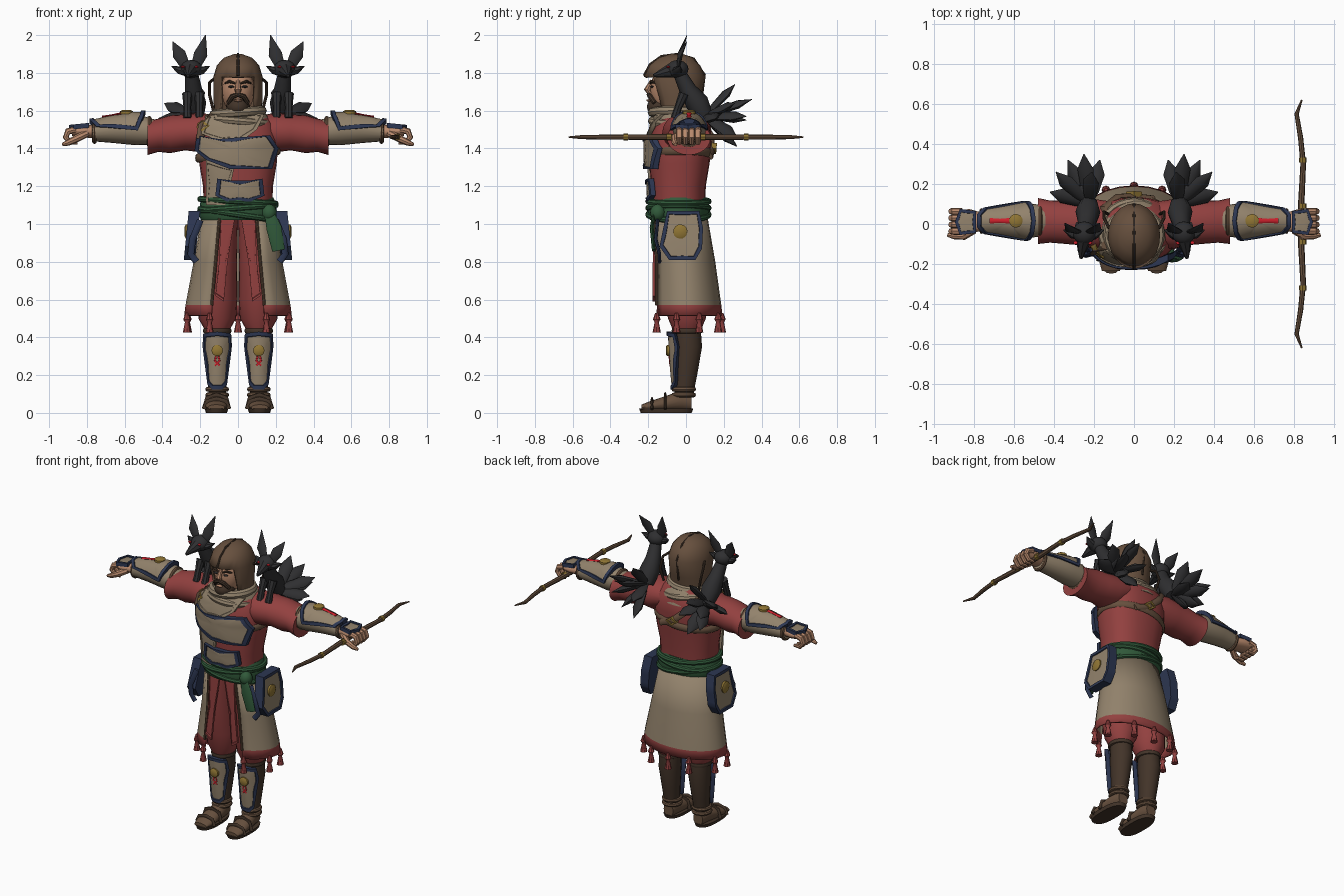
import bpy, bmesh, math
from mathutils import Vector, Matrix

if "Cube" in bpy.data.objects:
    bpy.data.objects.remove(bpy.data.objects["Cube"])

def material(name, *rgb):
    m = bpy.data.materials.new(name)
    m.use_nodes = True
    m.diffuse_color = (*rgb, 1)
    m.node_tree.nodes["Principled BSDF"].inputs["Base Color"].default_value = (*rgb, 1)
    return m

red = material("red cloth", .29, .052, .05)
tan = material("tan cloth", .29, .225, .15)
brown = material("brown leather", .135, .08, .048)
dark = material("dark brown", .055, .034, .022)
navy = material("navy trim", .026, .038, .085)
green = material("green sash", .03, .1, .042)
gold = material("gold metal", .28, .18, .035)
black = material("black fur", .028, .028, .03)
skin_tone = material("skin", .48, .25, .15)
bright = material("bright red", .6, .015, .025)
parts = []

# ---- helpers ----
def finish(name, bm, *mats):
    bmesh.ops.recalc_face_normals(bm, faces=bm.faces[:])
    me = bpy.data.meshes.new(name)
    bm.to_mesh(me)
    bm.free()
    obj = bpy.data.objects.new(name, me)
    for m in mats:
        me.materials.append(m)
    bpy.context.collection.objects.link(obj)
    parts.append(obj)
    return obj

def pair(obj):
    """Add the mirrored right-hand copy of a left-hand part."""
    me = obj.data.copy()
    me.transform(Matrix.Scale(-1, 4, (1, 0, 0)))
    me.flip_normals()
    twin = bpy.data.objects.new("right_" + obj.name, me)
    obj.name = "left_" + obj.name
    bpy.context.collection.objects.link(twin)
    parts.append(twin)

def bridge(bm, a, b, index=0):
    for i in range(len(a)):
        j = (i + 1) % len(a)
        bm.faces.new((a[i], a[j], b[j], b[i])).material_index = index

def shell(name, mat, rings, closed=False, cap=True):
    bm = bmesh.new()
    loops = [[bm.verts.new(p) for p in ring] for ring in rings]
    for a, b in zip(loops, loops[1:]):
        bridge(bm, a, b)
    if closed:
        bridge(bm, loops[-1], loops[0])
    elif cap:
        bm.faces.new(loops[0])
        bm.faces.new(loops[-1])
    return finish(name, bm, mat)

def loft(name, mat, rings, axis="z", power=2, sides=24, cap=True):
    """Rings are (position on axis, radius a, radius b, centre a, centre b)."""
    def bend(v):
        return math.copysign(abs(v) ** (2 / power), v)
    out = []
    for pos, a, b, ca, cb in rings:
        ring = []
        for i in range(sides):
            t = math.tau * i / sides
            u, v = ca + a * bend(math.cos(t)), cb + b * bend(math.sin(t))
            ring.append({"x": (pos, u, v), "y": (u, pos, v), "z": (u, v, pos)}[axis])
        out.append(ring)
    return shell(name, mat, out, cap=cap)

def sweep(name, mat, path, radii, flat=1, up=(0, 0, 1), closed=False, sides=8):
    """Tube along a path; flat squashes it along the up direction."""
    path = [Vector(p) for p in path]
    n = len(path)
    if not isinstance(radii, (list, tuple)):
        radii = [radii] * n
    rings = []
    for i, p in enumerate(path):
        a = path[i - 1] if closed or i else p
        b = path[(i + 1) % n] if closed or i < n - 1 else p
        t = (b - a).normalized()
        side = t.cross(Vector(up)).normalized()
        lift = side.cross(t)
        angles = [math.tau * k / sides for k in range(sides)]
        rings.append([p + radii[i] * (side * math.cos(k) + lift * math.sin(k) * flat) for k in angles])
    return shell(name, mat, rings, closed)

def band(name, mat, z, rx, ry, cy, radius, tall=1, tilt=0, cx=0):
    ts = [math.tau * i / 28 for i in range(28)]
    pts = [(cx + rx * math.cos(t), cy + ry * math.sin(t), z + tilt * math.cos(t)) for t in ts]
    return sweep(name, mat, pts, radius, tall, closed=True)

def blob(name, mat, centre, size):
    bm = bmesh.new()
    bmesh.ops.create_uvsphere(bm, u_segments=16, v_segments=10, radius=1)
    bmesh.ops.transform(bm, verts=bm.verts[:], matrix=Matrix.Translation(centre) @ Matrix.Diagonal((*size, 1)))
    return finish(name, bm, mat)

def stud(name, p, normal, radius):
    p, normal = Vector(p), Vector(normal)
    return sweep(name, gold, [p, p + normal * .014, p + normal * .02], [radius, radius, radius * .7],
                 up=normal.orthogonal(), sides=14)

def plate(name, outline, place, fill=tan, rim=navy, width=.02, thick=.025):
    """Rimmed plate: the outline is mapped by place(u, v, height)."""
    pts = [Vector(p) for p in outline]
    pts = [a.lerp(b, k / 4) for a, b in zip(pts, pts[1:] + pts[:1]) for k in range(4)]
    mid = sum(pts, Vector((0, 0))) / len(pts)
    inner = [mid + (p - mid) * max(.1, 1 - width / (p - mid).length) for p in pts]
    bm = bmesh.new()
    def ring(points, scale, height):
        return [bm.verts.new(place(*(mid + (p - mid) * scale), height)) for p in points]
    loops = [ring(pts, 1, -thick), ring(pts, 1, 0), ring(inner, 1, 0)]
    loops += [ring(inner, .98, -.007), ring(inner, .6, -.005), ring(inner, .2, -.005)]
    for k, (a, b) in enumerate(zip(loops, loops[1:])):
        bridge(bm, a, b, int(k < 3))
    bm.faces.new(loops[-1])
    bm.faces.new(loops[0]).material_index = 1
    return finish(name, bm, fill, rim)

def cut(obj, rule, thickness):
    bm = bmesh.new()
    bm.from_mesh(obj.data)
    doomed = [f for f in bm.faces if rule(f.calc_center_median())]
    bmesh.ops.delete(bm, geom=doomed, context="FACES")
    bm.to_mesh(obj.data)
    bm.free()
    obj.modifiers.new("thickness", "SOLIDIFY").thickness = thickness

# ---- torso ----
TORSO = [(1.02, .18, .14, 0, -.04), (1.2, .185, .145, 0, -.04), (1.32, .205, .16, 0, -.035),
         (1.44, .215, .165, 0, -.03), (1.53, .2, .15, 0, -.02), (1.6, .12, .11, 0, -.03)]
loft("tunic", red, TORSO, power=2.4)

def on_torso(u, v, d, back=False):
    for low, high in zip(TORSO, TORSO[1:]):
        if v <= high[0]:
            break
    k = min(1, max(0, (v - low[0]) / (high[0] - low[0])))
    rx, ry, _, cy = [a + (b - a) * k for a, b in zip(low[1:], high[1:])]
    bulge = (1 - min(1, abs(u / (rx + .035))) ** 2.4) ** (1 / 2.4)
    return (u, cy + (ry + d) * bulge * (1 if back else -1), v)

plate("chest_plate", [(-.22, 1.47), (-.1, 1.45), (.02, 1.46), (.17, 1.47), (.215, 1.4), (.18, 1.29),
                      (-.04, 1.29), (-.17, 1.34), (-.23, 1.39)], lambda u, v, d: on_torso(u, v, d + .035), thick=.04)
plate("belly_plate", [(-.11, 1.24), (-.03, 1.23), (.06, 1.23), (.13, 1.24), (.14, 1.15), (.07, 1.12), (-.06, 1.12),
                      (-.12, 1.15)], lambda u, v, d: on_torso(u, v, d + .03), thick=.03)
plate("tunic_panel", [(-.17, 1.34), (-.02, 1.3), (-.06, 1.1), (-.17, 1.1)],
      lambda u, v, d: on_torso(u, v, d + .012), rim=tan)
plate("scarf_drape", [(-.17, 1.57), (0, 1.6), (.14, 1.58), (.1, 1.5), (.02, 1.44), (-.1, 1.44), (-.2, 1.48)],
      lambda u, v, d: on_torso(u, v, d + .025), rim=tan)
band("chest_strap", brown, 1.37, .215, .166, -.03, .012, 2, .02)
sweep("shoulder_strap", brown, [on_torso(x, z, .01) for x, z in ((-.2, 1.45), (-.19, 1.52), (-.15, 1.57))]
      + [on_torso(x, z, .01, True) for x, z in ((-.15, 1.56), (-.08, 1.47), (0, 1.4), (.1, 1.36))],
      .022, .5, (0, 1, .4))
for name, u, v, back in (("shoulder_buckle", -.19, 1.52, False), ("back_buckle", 0, 1.4, True)):
    plate(name, [(u - .04, v), (u, v + .03), (u + .04, v), (u, v - .03)],
          lambda a, b, d: on_torso(a, b, d + .03, back), brown, gold, .012)

# ---- neck scarf ----
loft("scarf", tan, [(1.5, .185, .155, 0, -.02), (1.56, .165, .15, 0, -.03), (1.61, .13, .12, 0, -.05)])
band("scarf_roll", tan, 1.59, .125, .12, -.055, .028, .9, .01)
band("scarf_lower_roll", tan, 1.545, .16, .145, -.035, .022, 1, -.015)

# ---- head and hood ----
blob("head", skin_tone, (0, -.09, 1.71), (.088, .1, .13))
sweep("nose", skin_tone, [(0, -.18, 1.76), (0, -.205, 1.71), (0, -.19, 1.69)], [.01, .018, .012], up=(0, 1, 0))
blob("beard", dark, (0, -.135, 1.62), (.062, .072, .055))
sweep("moustache", dark, [(-.052, -.165, 1.64), (-.03, -.19, 1.675), (0, -.197, 1.685), (.03, -.19, 1.675),
                          (.052, -.165, 1.64)], [.012, .014, .012, .014, .012], up=(0, 1, 0))
blob("lip", skin_tone, (0, -.198, 1.654), (.022, .012, .007))
hood = loft("hood", brown, [(1.56, .125, .105, 0, -.045), (1.67, .13, .13, 0, -.05), (1.78, .13, .163, 0, -.06),
                            (1.84, .112, .135, 0, -.06), (1.88, .075, .09, 0, -.055), (1.9, .02, .03, 0, -.05)])
cut(hood, lambda c: c.z < 1.77 and c.y < -.06 and abs(c.x) < .085, .014)
sweep("hood_seam", dark, [(0, -.222, 1.785), (0, -.19, 1.845), (0, -.13, 1.888), (0, -.04, 1.9), (0, .04, 1.875),
                          (0, .098, 1.79), (0, .08, 1.65)], .007, up=(1, 0, 0))
pair(sweep("eyebrow", dark, [(.015, -.189, 1.744), (.045, -.182, 1.755), (.07, -.16, 1.745)], [.005, .009, .004], up=(0, 1, 0)))
pair(blob("eye", black, (.036, -.181, 1.727), (.017, .009, .006)))
pair(sweep("hood_cord", dark, [(.125, -.02, 1.77), (.15, .03, 1.75), (.15, .06, 1.68), (.13, .05, 1.6)], .008, up=(1, 0, 0)))

# ---- sash ----
loft("sash", green, [(1.02, .195, .15, 0, -.04), (1.05, .208, .165, 0, -.04), (1.11, .2, .16, 0, -.04),
                     (1.14, .187, .148, 0, -.04)])
for i, tilt in enumerate((-.03, .015, -.012)):
    band(f"sash_fold_{i}", green, 1.05 + i * .035, .2, .16, -.04, .016, 1, tilt)
blob("sash_knot", green, (.165, -.15, 1.06), (.04, .04, .045))
sweep("sash_tail", green, [(.165, -.17, 1.06), (.19, -.18, .98), (.215, -.17, .86)], [.025, .04, .034], .3, (0, 1, 0))

# ---- skirt, tabard and tassels ----
skirt = loft("skirt", tan, [(1.06, .19, .15, 0, -.04), (.8, .235, .165, 0, -.01), (.57, .278, .182, 0, .005),
                            (.515, .285, .188, 0, .005)], cap=False)
skirt.data.materials.append(red)
cut(skirt, lambda c: c.y < 0 and abs(c.x) < .2 - c.z * .09, .012)
for face in skirt.data.polygons:
    face.material_index = int(face.center.z < .56)
pair(sweep("skirt_edge", brown, [(.098, -.17, 1.03), (.118, -.155, .8), (.139, -.155, .57)], .008, up=(0, 1, 0)))
pair(plate("tabard", [(.015, 1.04), (.09, 1.04), (.1, .8), (.12, .62), (.075, .59), (.055, .8)],
           lambda u, v, d: (u, -.178 + (v - .6) * .01 - d, v), red, red, .012, .015))
def tassel(x, y):
    return sweep("tassel", red, [(x, y, .53), (x, y, .495), (x, y, .48), (x, y, .425)], [.008, .02, .011, .022], up=(0, 1, 0))
for x, y in ((.15, -.155), (.27, -.05), (.265, .07), (.14, .17)):
    pair(tassel(x, y))
tassel(0, .19).name = "back_tassel"

# ---- hip plates ----
def on_hip(u, v, d):
    return (.262 + d + (1.06 - v) * .1, u, v)
pair(plate("hip_plate", [(-.1, 1.07), (.07, 1.07), (.09, .98), (.085, .87), (.05, .81), (-.09, .81), (-.14, .88),
                         (-.12, .98)], on_hip, thick=.06))
pair(stud("hip_stud", on_hip(-.03, .96, -.01), (1, 0, 0), .038))
pair(sweep("hip_loop", navy, [(.2, -.15, 1.02), (.24, -.16, .92), (.25, -.14, .84), (.22, -.14, .8)], .018, .5, (0, 1, 0)))

# ---- legs ----
pair(loft("trouser", red, [(1.03, .09, .11, .09, -.04), (.8, .095, .125, .1, -.025), (.6, .105, .115, .108, -.005),
                           (.5, .1, .1, .11, .005), (.44, .066, .075, .11, .005)], sides=20))
pair(loft("boot_shaft", dark, [(.46, .064, .07, .11, .008), (.35, .068, .074, .11, .012), (.2, .054, .06, .11, 0),
                               (.09, .045, .05, .11, -.012)], sides=18))
pair(band("knee_wrap", dark, .435, .064, .07, .005, .012, 1.3, cx=.11))
def on_shin(u, v, d):
    r = .058 + (v - .14) * .07 + d
    return (.11 + r * math.sin(u / .07), -.015 - r * math.cos(u / .07), v)
pair(plate("shin_guard", [(-.07, .42), (0, .43), (.07, .42), (.085, .35), (.06, .15), (.03, .125), (-.03, .125),
                          (-.06, .15), (-.085, .35)], lambda u, v, d: on_shin(u, v, d + .01)))
pair(stud("shin_stud", on_shin(0, .33, 0), (0, -1, 0), .03))
for x in (-.012, .012):
    pair(sweep("shin_mark", bright, [on_shin(x * .5, .3, .006), on_shin(x, .275, .006), on_shin(-x, .25, .006)],
               .005, .5, (0, 1, 0)))
pair(loft("foot", brown, [(-.235, .045, .016, .115, .028), (-.19, .058, .026, .115, .036), (-.1, .055, .042, .113, .05),
                          (-.02, .048, .055, .11, .065), (.03, .035, .045, .11, .055)], "y", sides=16))
pair(loft("sole", dark, [(0, .056, .135, .114, -.105), (.022, .062, .143, .114, -.105)], power=2.6))
for i, y in enumerate((-.18, -.11)):
    pair(sweep("sandal_strap", dark, [(.05, y, .02), (.065, y, .06 + i * .02), (.113, y, .072 + i * .024),
                                      (.16, y, .06 + i * .02), (.178, y, .02)], .014, .5, (0, 1, 0)))
for z in (.095, .125):
    pair(band("ankle_wrap", brown, z, .05, .052, -.012, .013, cx=.11))

# ---- arms ----
pair(loft("sleeve", red, [(.1, .11, .07, 0, 1.5), (.2, .125, .105, 0, 1.485), (.28, .11, .095, .005, 1.485),
                          (.36, .108, .1, .01, 1.475), (.42, .105, .088, .012, 1.47), (.48, .115, .09, .015, 1.455),
                          (.478, .08, .06, .015, 1.46)], "x"))
pair(loft("forearm", tan, [(.43, .075, .065, .015, 1.485), (.54, .088, .083, .018, 1.5), (.65, .075, .072, .018, 1.5),
                           (.77, .058, .05, .012, 1.488)], "x", sides=20))
def on_arm(u, v, d):
    r, t = .094 - max(0, u - .55) * .15 + d, v / .08
    return (u, .016 + r * math.sin(t), 1.5 + (.55 - u) * .03 + r * math.cos(t))
pair(plate("bracer", [(.5, -.06), (.49, 0), (.5, .06), (.53, .13), (.62, .12), (.75, .1), (.785, .04), (.785, -.04),
                      (.75, -.1), (.62, -.12), (.53, -.13)], lambda u, v, d: on_arm(u, v, d + .006)))
pair(stud("bracer_stud", on_arm(.59, 0, -.004), (0, 0, 1), .034))
pair(sweep("bracer_mark", bright, [on_arm(.62, 0, .004), on_arm(.67, 0, .004), on_arm(.72, 0, .004)], [.014, .01, .014], .4))
for x, r in ((.47, .072), (.76, .052)):
    pair(sweep("cuff", brown, [(x, .015 + r * math.cos(t), 1.488 + r * math.sin(t))
                               for t in [math.tau * i / 16 for i in range(16)]], .012, up=(1, 0, 0), closed=True))

# ---- hands ----
pair(loft("palm", skin_tone, [(.75, .042, .035, .012, 1.488), (.82, .062, .035, .012, 1.492), (.88, .06, .026, .012, 1.492)], "x", sides=14))
pair(plate("hand_guard", [(.79, -.045), (.79, .065), (.87, .075), (.895, .01), (.87, -.055)],
           lambda u, v, d: (u, v, 1.535 + d - (u - .79) * .1), width=.016))
for i in range(4):
    y = -.036 + i * .033
    pair(sweep("finger", skin_tone, [(.86, y, 1.5), (.9, y, 1.49), (.912, y, 1.46), (.89, y, 1.432), (.85, y, 1.432)],
               [.018, .018, .016, .015, .01], up=(0, 1, 0)))
pair(sweep("thumb", skin_tone, [(.8, -.03, 1.48), (.85, -.06, 1.455), (.9, -.06, 1.43), (.93, -.055, 1.42)], [.02, .02, .016, .009]))

# ---- bow ----
half = [(.838, .62), (.812, .55), (.832, .43), (.845, .3), (.835, .1)]
bow = [(x, -y, 1.46) for x, y in half] + [(x, y, 1.46) for x, y in reversed(half)]
sweep("bow", brown, bow, [.004, .011, .013, .014, .016, .016, .014, .013, .011, .004])
for y in (-.32, -.09, .09, .32):
    sweep("bow_band", gold, [(.842, y - .012, 1.46), (.842, y + .012, 1.46)], .019)

# ---- shoulder foxes ----
front = (0, 1, 0)
pair(sweep("fox_body", black, [(.225, .1, 1.57), (.23, .06, 1.64), (.235, .01, 1.71), (.245, -.03, 1.79)],
           [.045, .062, .046, .035], up=(1, 0, 0), sides=12))
pair(blob("fox_head", black, (.248, -.045, 1.82), (.058, .058, .048)))
pair(sweep("fox_snout", black, [(.25, -.07, 1.815), (.258, -.12, 1.8), (.265, -.172, 1.785)], [.042, .026, .008]))
for tip, root in ((.15, .225), (.352, .272)):
    pair(sweep("fox_cheek", black, [(root, -.05, 1.805), ((tip + root) / 2, -.045, 1.815), (tip, -.03, 1.835)],
               [.03, .026, .002], .8))
for root, tip, top in ((.222, .172, 2), (.28, .345, 1.965)):
    pair(sweep("fox_ear", black, [(root, -.04, 1.84), ((root + tip) / 2, -.03, 1.9), (tip, .005, top)],
               [.026, .036, .002], .4, front))
for x in (.205, .268):
    pair(sweep("fox_leg", black, [(x, -.01, 1.69), (x, -.04, 1.62), (x, -.06, 1.56)], [.028, .02, .022], up=front))
for x in (.22, .292):
    pair(blob("fox_eye", bright, (x, -.094, 1.832), (.011, .009, .006)))
tips = [(.25, .35, 1.66), (.33, .32, 1.57), (.39, .26, 1.64), (.42, .16, 1.56), (.21, .26, 1.74),
        (.2, .27, 1.41), (.29, .27, 1.46), (.17, .32, 1.55), (.31, .2, 1.6)]
for tip in tips:
    base, tip = Vector((.225, .1, 1.57)), Vector(tip)
    pair(sweep("fox_tail", black, [base.lerp(tip, k) for k in (0, .3, .7, 1)], [.015, .034, .042, .002], .5, (.3, -.5, 1)))

# ---- shading ----
bpy.ops.object.select_all(action="DESELECT")
for obj in parts:
    obj.select_set(True)
bpy.context.view_layer.objects.active = parts[0]
bpy.ops.object.shade_smooth_by_angle(angle=.7)
